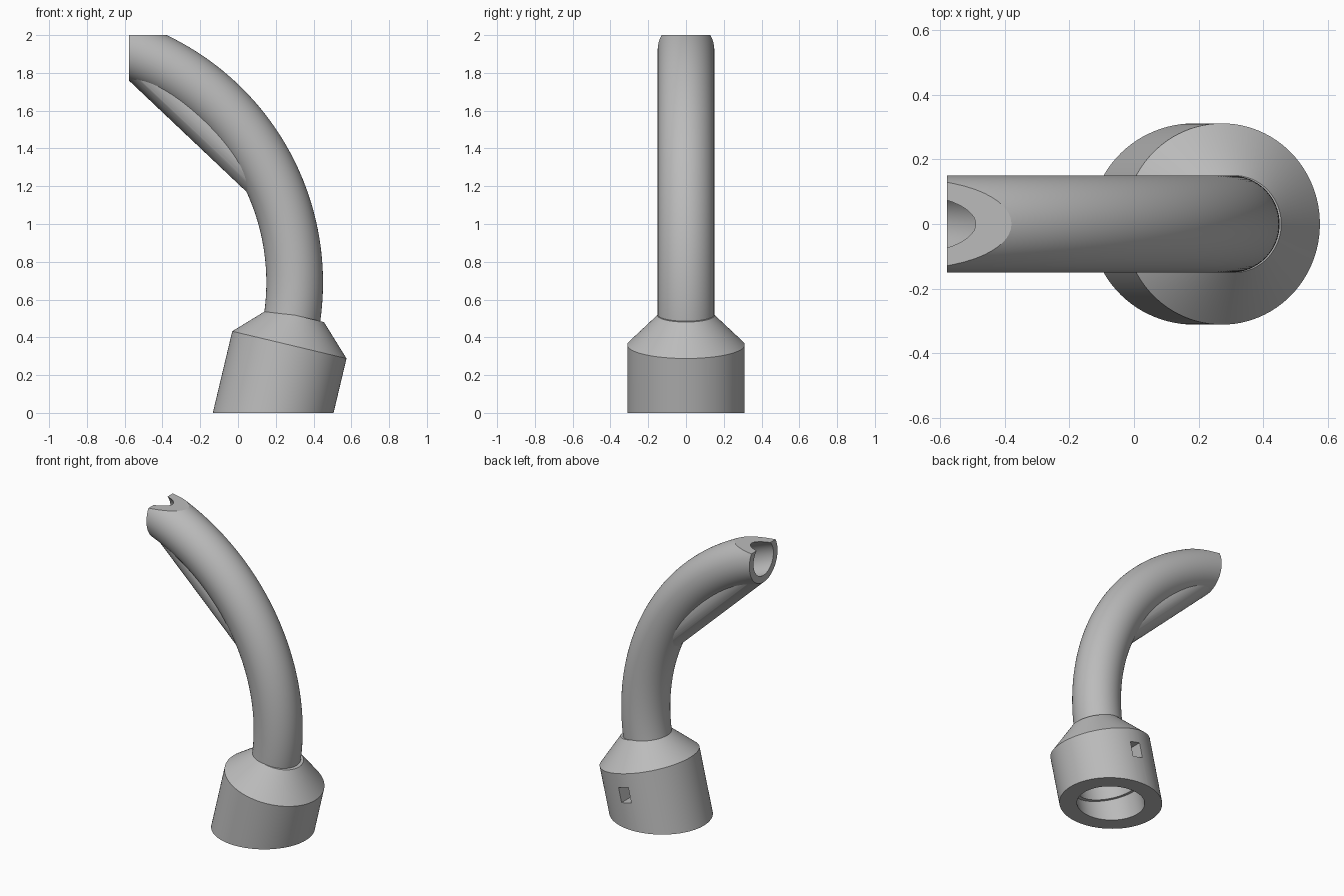
import bpy, bmesh, math
from mathutils import Vector, Matrix

if "Cube" in bpy.data.objects:
    bpy.data.objects.remove(bpy.data.objects["Cube"])

grey = bpy.data.materials.new("plain_grey")
grey.use_nodes = True
colour = (0.5, 0.5, 0.5, 1)
grey.diffuse_color = colour
grey.node_tree.nodes["Principled BSDF"].inputs["Base Color"].default_value = colour

TILT = Matrix.Translation((0.272, 0, 0.36)) @ Matrix.Rotation(math.radians(13.4), 4, 'Y')
ARC_X, ARC_Z, ARC_R = -1.0, 0.69, 1.30


def finish(bm, name, matrix=None):
    if matrix:
        bm.transform(matrix)
    bmesh.ops.recalc_face_normals(bm, faces=bm.faces)
    mesh = bpy.data.meshes.new(name)
    bm.to_mesh(mesh)
    bm.free()
    obj = bpy.data.objects.new(name, mesh)
    mesh.materials.append(grey)
    bpy.context.collection.objects.link(obj)
    return obj


def skin(name, rings, matrix=None):
    """Closed solid through a list of rings of points."""
    bm = bmesh.new()
    loops = [[bm.verts.new(p) for p in ring] for ring in rings]
    n = len(loops[0])
    for a, b in zip(loops, loops[1:]):
        for i in range(n):
            j = (i + 1) % n
            bm.faces.new((a[i], a[j], b[j], b[i]))
    bm.faces.new(loops[0])
    bm.faces.new(loops[-1])
    return finish(bm, name, matrix)


def lathe(name, profile, matrix, n=96):
    turn = [2 * math.pi * i / n for i in range(n)]
    return skin(name, [[(r * math.cos(t), r * math.sin(t), z) for t in turn]
                       for r, z in profile], matrix)


def bent_tube(name, radius, start, end, steps=72, n=64):
    rings = []
    for k in range(steps + 1):
        a = math.radians(start + (end - start) * k / steps)
        ring = []
        for i in range(n):
            t = 2 * math.pi * i / n
            r = ARC_R + radius * math.cos(t)
            ring.append((ARC_X + r * math.cos(a), radius * math.sin(t), ARC_Z + r * math.sin(a)))
        rings.append(ring)
    return skin(name, rings)


def box(name, centre, size, matrix=None):
    bm = bmesh.new()
    bmesh.ops.create_cube(bm, size=1)
    bm.transform(Matrix.Translation(centre) @ Matrix.Diagonal((*size, 1)))
    return finish(bm, name, matrix)


def combine(obj, other, operation):
    mod = obj.modifiers.new(operation.lower(), 'BOOLEAN')
    mod.operation, mod.solver, mod.object = operation, 'EXACT', other
    bpy.context.view_layer.objects.active = obj
    bpy.ops.object.modifier_apply(modifier=mod.name)
    bpy.data.objects.remove(other)


def smooth(obj):
    bpy.ops.object.select_all(action='DESELECT')
    obj.select_set(True)
    bpy.context.view_layer.objects.active = obj
    bpy.ops.object.shade_smooth_by_angle(angle=math.radians(25))


# Tilted socket with conical shoulder, stepped bore and a small window at the back
socket = lathe("socket", [(0.311, -0.6), (0.311, 0), (0.15, 0.16)], TILT)
combine(socket, lathe("socket_bore", [(0.205, -0.7), (0.205, -0.27), (0.18, -0.27),
                                      (0.18, -0.03), (0.105, 0.13), (0.105, 0.3)], TILT), 'DIFFERENCE')
combine(socket, box("window_cut", (0, 0.27, -0.14), (0.075, 0.24, 0.1), TILT), 'DIFFERENCE')
combine(socket, box("floor_cut", (0, 0, -1), (4, 4, 2)), 'DIFFERENCE')
smooth(socket)

# Curved neck with a straight rib bridging its inner bend
neck = bent_tube("neck", 0.15, -9.5, 79)
low, high = Vector((0.035, 0, 1.18)), Vector((-0.578, 0, 1.76))
along = (high - low).normalized()
inward = Vector((along.z, 0, -along.x))
rib_r = 0.1
place = Matrix.Translation(low + inward * rib_r) @ along.to_track_quat('Z', 'Y').to_matrix().to_4x4()
rib = lathe("rib", [(rib_r, -0.06), (rib_r, (high - low).length + 0.1)], place, 64)
combine(neck, rib, 'UNION')

# Hollow the neck and trim its tip upright and level
combine(neck, bent_tube("neck_bore", 0.106, -12, 82), 'DIFFERENCE')
combine(neck, box("side_cut", (-1.578, 0, 1.5), (2, 2, 3)), 'DIFFERENCE')
combine(neck, box("top_cut", (0, 0, 3), (4, 2, 2)), 'DIFFERENCE')
smooth(neck)
